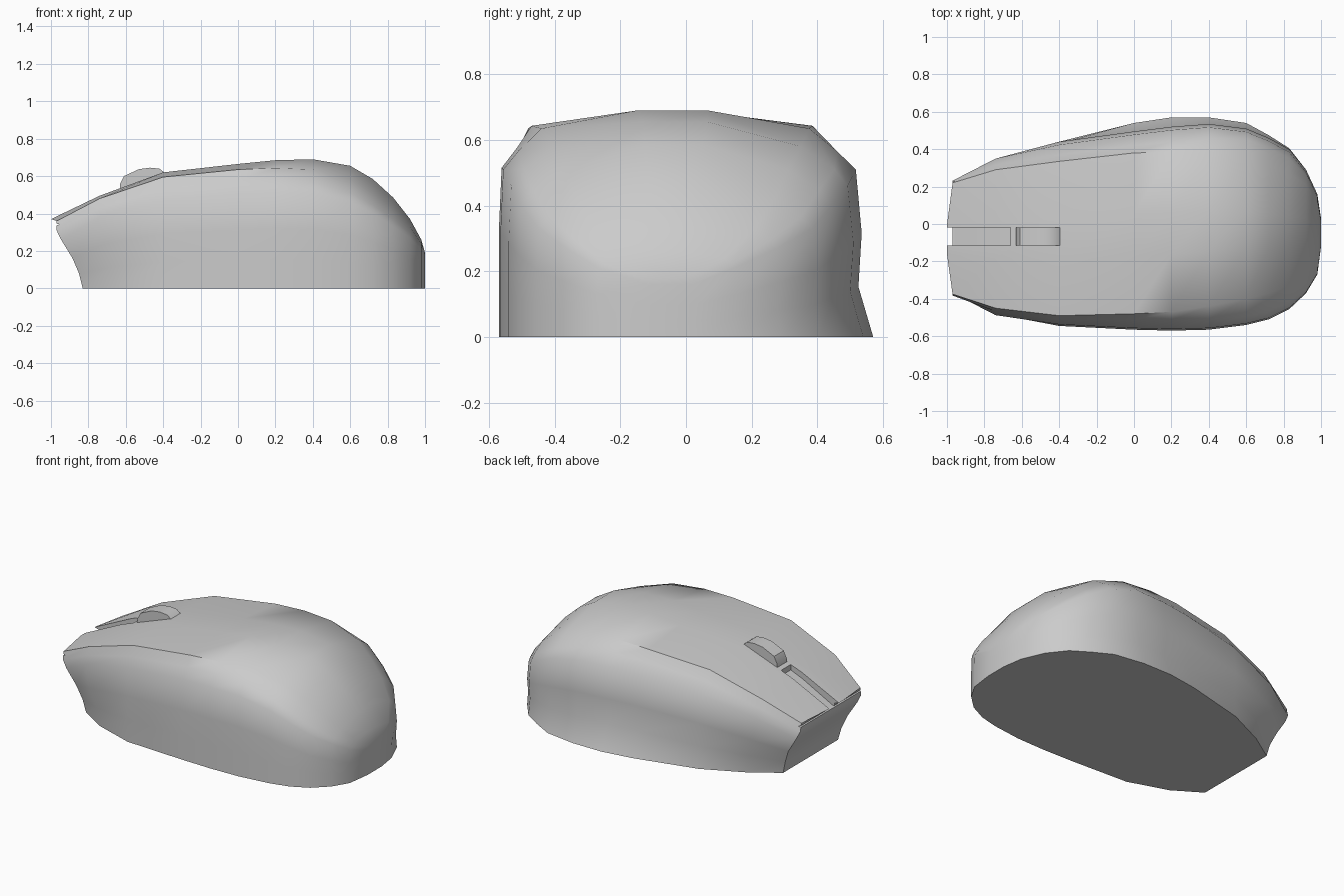
import bpy, bmesh

if "Cube" in bpy.data.objects:
    bpy.data.objects.remove(bpy.data.objects["Cube"])

# Stations along the length: x, -y side, -y seam, +y seam, +y waist, +y foot,
# crown height, seam height, shoulder height
STATIONS = [
    (-.97, .395, .375, .22, .25, .25, .37, .36, .26),
    (-.74, .495, .45, .29, .355, .355, .495, .48, .38),
    (-.4, .545, .49, .335, .43, .44, .62, .595, .47),
    (0, .565, .48, .38, .485, .54, .665, .635, .51),
    (.2, .57, .47, .385, .51, .57, .685, .643, .515),
    (.4, .565, .44, .375, .525, .57, .69, .635, .51),
    (.6, .54, .40, .35, .50, .54, .655, .58, .46),
    (.72, .51, .37, .31, .45, .475, .585, .51, .40),
    (.83, .455, .33, .27, .39, .405, .485, .42, .33),
    (.92, .37, .27, .21, .28, .29, .37, .33, .27),
    (.98, .27, .2, .12, .15, .15, .26, .24, .21),
    (1, .12, .1, 0, .02, .02, .19, .18, .16),
]


def mix(a, b, t):
    return a + (b - a) * t


def section(s):
    x, yn, sn, sp, ym, yf, zt, zs, zk = s
    # the upper side is pinched at the buttons and rounded at the palm
    r = min(1, max(0, (x - .1) / .5))
    fy, fz = mix(.38, .68, r), mix(.5, .42, r)
    zm = mix(zk, zs, fz)
    pts = [(-yn, 0), (-yn, zk * .3), (-yn, zk * .62), (-yn * .985, zk),
           (-mix(sn, yn, fy), zm), (-sn, zs),
           (mix(-sn, sp, .36), zt), (mix(-sn, sp, .62), zt),
           (sp, zs), (mix(sp, ym, fy), zm), (ym * .985, zk),
           (ym + .01, zk * .62), (ym, zk * .3), (yf, 0)]
    k = min(1, max(0, (-.4 - x) / .57))
    out = []
    for j, (y, z) in enumerate(pts):
        # undercut nose: lower points step back and inward
        if z < .12:
            shift = mix(.14, .11, z / .12)
        else:
            shift = max(0, .11 * (1 - (z - .12) / .18))
        bow = .03 if s is STATIONS[0] and j in (6, 7) else 0
        out.append((x + shift * k - bow, mix(y, -.07, k * shift), z))
    return out


def finish(bm, name):
    bmesh.ops.recalc_face_normals(bm, faces=bm.faces)
    me = bpy.data.meshes.new(name)
    bm.to_mesh(me)
    bm.free()
    ob = bpy.data.objects.new(name, me)
    bpy.context.collection.objects.link(ob)
    return ob


def prism(name, profile, y0, y1):
    bm = bmesh.new()
    f = bm.faces.new([bm.verts.new((x, y0, z)) for x, z in profile])
    new = bmesh.ops.extrude_face_region(bm, geom=[f])["geom"]
    bmesh.ops.translate(bm, vec=(0, y1 - y0, 0),
                        verts=[v for v in new if isinstance(v, bmesh.types.BMVert)])
    return finish(bm, name)


def smooth(ob, angle):
    bpy.ops.object.select_all(action='DESELECT')
    ob.select_set(True)
    bpy.context.view_layer.objects.active = ob
    bpy.ops.object.shade_smooth_by_angle(angle=angle)


# Body shell lofted through the sections, closed at nose, tail and base
bm = bmesh.new()
rings = [[bm.verts.new(p) for p in section(s)] for s in STATIONS]
n = len(rings[0])
for a, b in zip(rings, rings[1:]):
    for j in range(n):
        bm.faces.new((a[j], b[j], b[(j + 1) % n], a[(j + 1) % n]))
for ring in (rings[0], rings[-1]):
    for j in range(n // 2 - 1):
        bm.faces.new((ring[j], ring[j + 1], ring[n - 2 - j], ring[n - 1 - j]))
# Button seams
for a, b in zip(rings[:4], rings[1:5]):
    for j in (5, 8):
        bm.edges.get((a[j], b[j])).smooth = False
body = finish(bm, "body")

# Slot between the buttons, and the gap under their front lip
slot = prism("slot_cutter", [(-1.05, .285), (-.97, .337), (-.74, .457), (-.66, .49),
                             (-.66, .75), (-1.05, .75)], -.115, -.018)
gap = prism("lip_gap_cutter", [(-1.06, .30), (-.955, .342), (-1.06, .372)], -.6, .6)
bpy.context.view_layer.objects.active = body
for cutter in (slot, gap):
    cutter.hide_render = True
    mod = body.modifiers.new(cutter.name, 'BOOLEAN')
    mod.operation = 'DIFFERENCE'
    mod.solver = 'EXACT'
    mod.object = cutter
    bpy.ops.object.modifier_apply(modifier=mod.name)
    bpy.data.objects.remove(cutter)
smooth(body, .75)

# Scroll wheel
wheel = prism("scroll_wheel", [(-.635, .5), (-.63, .56), (-.61, .6), (-.53, .637), (-.47, .645),
                               (-.42, .64), (-.39, .617), (-.38, .56)], -.115, -.018)
smooth(wheel, .6)
